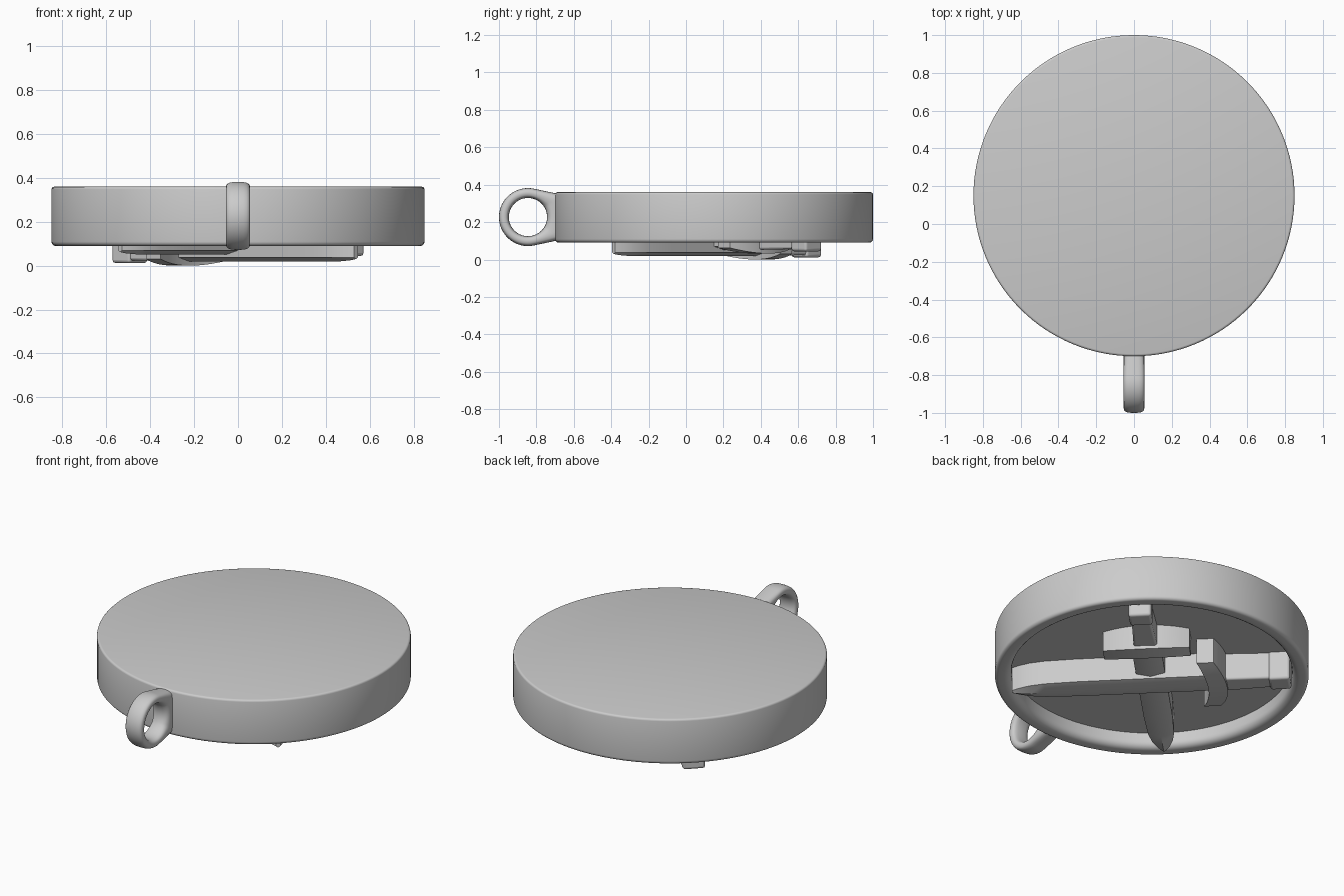
import bpy, bmesh
from math import sin, cos, pi, radians, sqrt

if "Cube" in bpy.data.objects:
    bpy.data.objects.remove(bpy.data.objects["Cube"])

CY = 0.15  # disc centre in y


def loft(name, sections, closed=False, bevel=0.0):
    """Skin a list of equal-length closed cross-sections."""
    bm = bmesh.new()
    rings = [[bm.verts.new(p) for p in s] for s in sections]
    n, m = len(rings), len(rings[0])
    for i in range(n if closed else n - 1):
        a, b = rings[i], rings[(i + 1) % n]
        for j in range(m):
            k = (j + 1) % m
            bm.faces.new((a[j], a[k], b[k], b[j]))
    if not closed:
        bm.faces.new(rings[0])
        bm.faces.new(rings[-1])
    bmesh.ops.remove_doubles(bm, verts=bm.verts, dist=1e-5)
    bmesh.ops.recalc_face_normals(bm, faces=bm.faces)
    me = bpy.data.meshes.new(name)
    bm.to_mesh(me)
    bm.free()
    ob = bpy.data.objects.new(name, me)
    bpy.context.collection.objects.link(ob)
    if bevel:
        md = ob.modifiers.new("round", 'BEVEL')
        md.width, md.segments, md.limit_method = bevel, 3, 'ANGLE'
    bpy.ops.object.select_all(action='DESELECT')
    ob.select_set(True)
    bpy.context.view_layer.objects.active = ob
    bpy.ops.object.shade_smooth_by_angle(angle=radians(32))
    return ob


def fillet(cx, cz, r, a0, a1, n=5):
    return [(cx + r * cos(radians(a0 + (a1 - a0) * i / n)),
             cz + r * sin(radians(a0 + (a1 - a0) * i / n))) for i in range(n + 1)]


# Disc with a rounded rim and a shallow recess underneath
prof = ([(0, 0.36)] + fillet(0.838, 0.348, 0.012, 90, 0, 3)
        + fillet(0.83, 0.11, 0.02, 0, -90) + fillet(0.80, 0.13, 0.04, 270, 180)
        + [(0.76, 0.18), (0, 0.18)])
N = 128
disc = [[(r * cos(2 * pi * i / N), CY + r * sin(2 * pi * i / N), z) for r, z in prof]
        for i in range(N)]
loft("disc", disc, closed=True)

# Hanging loop: rounded ring with a neck flaring into the disc
RO, RI, T = 0.155, 0.102, 0.055


def outer(a):
    a = abs((a + pi) % (2 * pi) - pi)
    t = radians(78)
    return RO if a >= t else min(RO / cos(a - t), 0.19 / max(cos(a), 1e-3))


loop = []
for i in range(96):
    a = 2 * pi * i / 96
    mid, half = (outer(a) + RI) / 2, (outer(a) - RI) / 2
    sec = []
    for k in range(20):
        b = 2 * pi * k / 20
        c, s = cos(b), sin(b)
        e = 0.7
        c = abs(c) ** e * (1 if c > 0 else -1)
        s = abs(s) ** e * (1 if s > 0 else -1)
        r = mid + half * c
        sec.append((T * s, -0.845 + r * cos(a), 0.227 + r * sin(a)))
    loop.append(sec)
loft("hanging_loop", loop, closed=True)


def sword(tag, side, dz):
    """Sword laid diagonally; u runs towards the handle, v sideways."""
    q = 1 / sqrt(2)

    def P(u, v, z):
        return (side * (u - v) * q, CY + (u + v) * q, z)

    top = 0.19
    # Blade with a central ridge and tapering tip
    blade = []
    for u, w, zr in ((-0.76, 0.012, 0.03), (-0.72, 0.034, 0.024), (-0.66, 0.056, 0.02),
                     (-0.58, 0.07, 0.018), (-0.4, 0.078, 0.018), (0.36, 0.08, 0.018)):
        edge = dz + 0.038
        blade.append([P(u, v, z) for v, z in
                      ((-w, top), (-w, edge), (0, zr + dz), (w, edge), (w, top))])
    loft(tag + "_blade", blade)

    # Handle and pommel
    def bar(name, spans, bev):
        loft(name, [[P(u, -w, top), P(u, -w, z + dz), P(u, w, z + dz), P(u, w, top)]
                    for u, w, z in spans], bevel=bev)
    bar(tag + "_handle", ((0.36, 0.066, 0.02), (0.70, 0.05, 0.025)), 0.012)
    bar(tag + "_pommel", ((0.64, 0.062, 0.012), (0.755, 0.062, 0.012)), 0.014)

    # Cross guard: ends swept towards the tip, underside deepest in the middle
    guard = []
    for i in range(13):
        f = i / 6 - 1
        v, u, w = 0.235 * f, 0.36 - 0.05 * f * f, 0.052 - 0.006 * f * f
        z = dz + 0.03 * f * f
        guard.append([P(u - w, v, top), P(u - w, v, z), P(u + w, v, z), P(u + w, v, top)])
    loft(tag + "_guard", guard)


sword("lower_sword", -1, 0.0)
sword("upper_sword", 1, 0.032)
